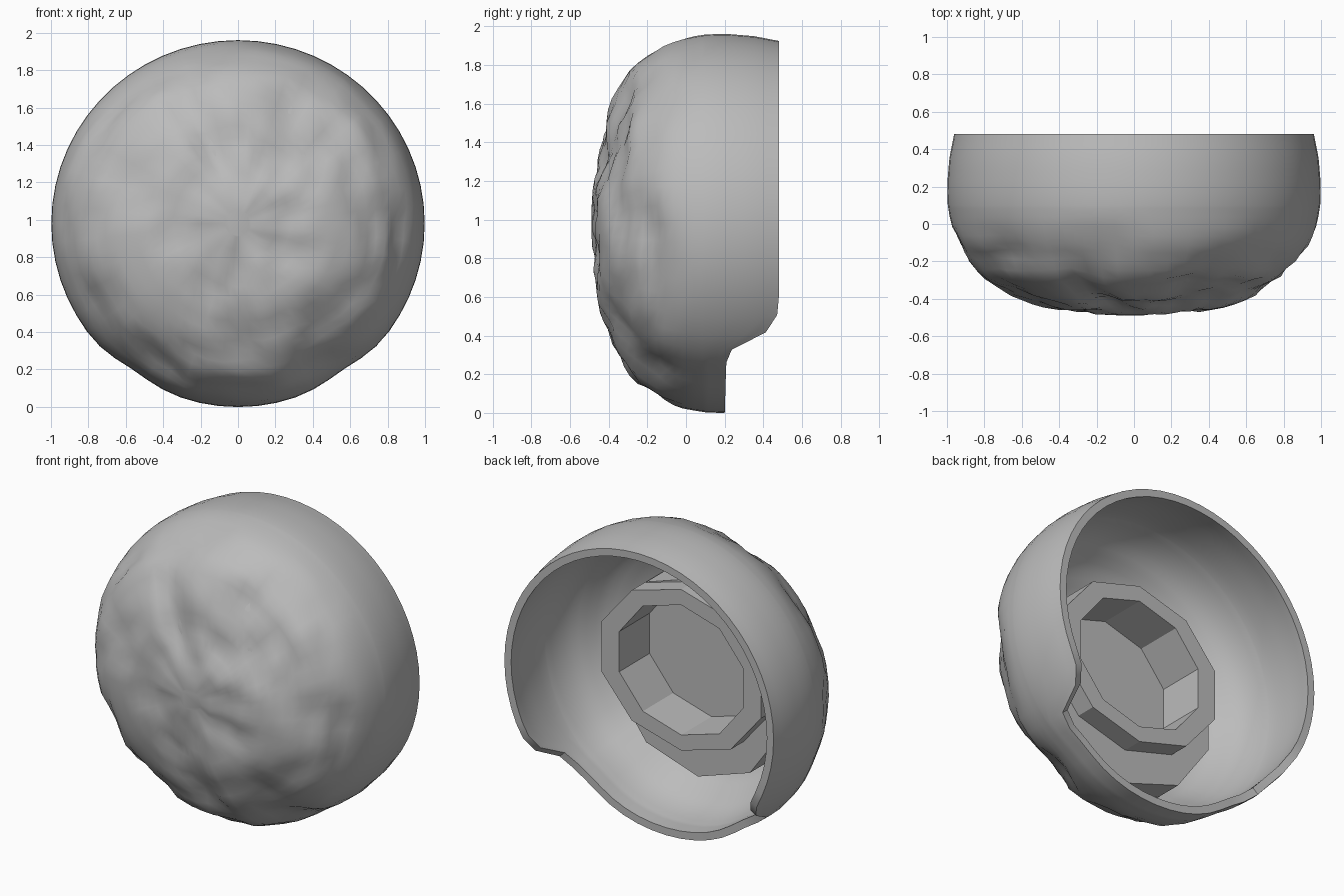
import bpy, bmesh, math
from mathutils import Vector, noise

cube = bpy.data.objects.get("Cube")
if cube:
    bpy.data.objects.remove(cube, do_unlink=True)

grey = bpy.data.materials.new("plain grey")
grey.use_nodes = True
grey.diffuse_color = (0.5, 0.5, 0.5, 1)
grey.node_tree.nodes["Principled BSDF"].inputs["Base Color"].default_value = (0.5, 0.5, 0.5, 1)

SEGS, CZ, WALL = 60, 0.98, 0.05
# dome profile: (radius, depth) from the front pole to the rear rim
PROFILE = [(0, -.48), (.3, -.467), (.5, -.43), (.65, -.37), (.8, -.272),
           (.925, -.1), (.962, 0), (.978, .1), (.982, .2), (.97, .35), (.945, .48)]
# rear rim depth by height, giving the lower cut-out
RIM = [(0, .2), (.29, .21), (.33, .235), (.365, .29), (.4, .4),
       (.43, .44), (.48, .47), (.56, .48)]


def interp(points, v):
    for (a, fa), (b, fb) in zip(points, points[1:]):
        if v <= b:
            return fa + (fb - fa) * max(0, (v - a) / (b - a))
    return points[-1][1]


def finish(bm, name, angle):
    bmesh.ops.recalc_face_normals(bm, faces=bm.faces)
    mesh = bpy.data.meshes.new(name)
    bm.to_mesh(mesh)
    bm.free()
    mesh.materials.append(grey)
    obj = bpy.data.objects.new(name, mesh)
    bpy.context.collection.objects.link(obj)
    bpy.ops.object.select_all(action='DESELECT')
    obj.select_set(True)
    bpy.context.view_layer.objects.active = obj
    bpy.ops.object.shade_smooth_by_angle(angle=math.radians(angle))


def bridge(bm, a, b):
    n = len(a)
    for i in range(n):
        bm.faces.new((a[i], a[(i + 1) % n], b[(i + 1) % n], b[i]))


def rough(p):
    # chipped stone relief in soft terraces, fading out toward the smooth rear
    fade = min(1, max(0, (0.02 - p.y) / 0.2))
    q = Vector((p.x * 3.6 + 7.3, p.y * 3 + 2.6, p.z * 2.6 + 5.4))
    n = 3 * (noise.noise(q) + 0.5 * noise.noise(q * 2.3))
    step = math.floor(n)
    f = n - step
    terrace = step + f * f * (3 - 2 * f)
    return fade * max(-0.05, min(0.012, 0.02 * terrace - 0.006))


def skin(bm, inset, relief):
    """One lathed surface of the shell, returned as rows of vertices."""
    by_depth = [(y, r) for r, y in PROFILE]
    front_rows, side_rows, rows = 22, 6, []
    for k in range(1, front_rows + side_rows + 1):
        row = []
        for i in range(SEGS):
            a = 2 * math.pi * i / SEGS
            s, c = math.sin(a), math.cos(a)
            if k <= front_rows:
                t = k / front_rows * math.pi / 2
                r = 0.978 * math.sin(t)
                y = interp(PROFILE, r) + inset * math.cos(t)
            else:
                end = interp(RIM, CZ + 0.97 * s)
                y = 0.1 + (end - 0.1) * (k - front_rows) / side_rows
                r = interp(by_depth, y)
            # shallow flats either side of the lower cut-out
            r *= 1 - 0.025 * math.exp(-((s + 0.82) / 0.1) ** 2)
            r *= 1 - inset
            p = Vector((r * c * 1.018, y, r * s))
            if relief:
                p += Vector((p.x, p.y * 2.2 - 0.3, p.z)).normalized() * rough(p)
            row.append(bm.verts.new(p + Vector((0, 0, CZ))))
        rows.append(row)
    for a, b in zip(rows, rows[1:]):
        bridge(bm, a, b)
    # flat little cap over the front pole
    bm.faces.new(rows[0])
    return rows


# hollow stone shell
bm = bmesh.new()
outer, inner = skin(bm, 0, True), skin(bm, WALL, False)
bridge(bm, outer[-1], inner[-1])
finish(bm, "stone_shell", 40)


def loft(name, sections):
    """Ten-sided oval sections (x centre, x radius, z radius, depth, z centre), capped."""
    bm = bmesh.new()
    rows = [[bm.verts.new((x + rx * math.cos(t), y, z + rz * math.sin(t)))
             for t in [math.tau * (i + 0.5) / 10 for i in range(10)]]
            for x, rx, rz, y, z in sections]
    for a, b in zip(rows, rows[1:]):
        bridge(bm, a, b)
    bm.faces.new(rows[0])
    bm.faces.new(rows[-1])
    finish(bm, name, 20)


# backing plate and recessed socket inside the shell
RING_Z = 1.01
loft("backing_plate", [(-.03, .63, .64, -.26, .92), (-.03, .63, .64, -.08, .92),
                       (0, .5, .44, -.08, RING_Z), (0, .5, .44, -.26, RING_Z)])
loft("socket_ring", [(0, .6, .52, -.34, RING_Z), (0, .6, .52, .05, RING_Z),
                     (0, .465, .42, .05, RING_Z), (0, .465, .42, -.32, RING_Z)])
